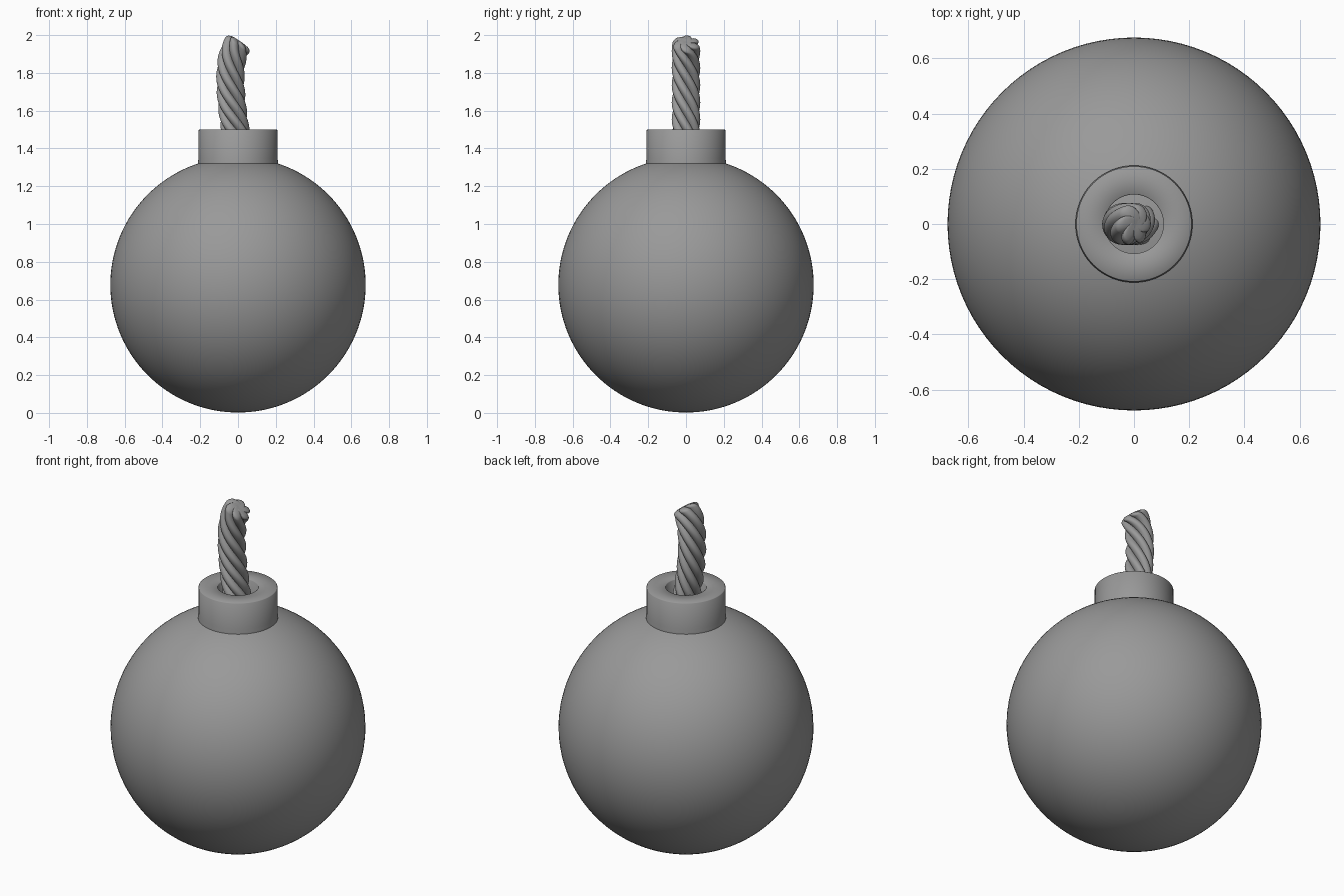
import bpy, bmesh
from math import sin, cos, pi, sqrt, radians
from mathutils import Vector

if "Cube" in bpy.data.objects:
    bpy.data.objects.remove(bpy.data.objects["Cube"])

# Dark iron grey shared by all parts
grey = bpy.data.materials.new("dark_grey")
grey.diffuse_color = (0.32, 0.32, 0.32, 1)
grey.use_nodes = True
grey.node_tree.nodes["Principled BSDF"].inputs["Base Color"].default_value = grey.diffuse_color


def skin(name, rings, closed_loop=False):
    """Join equal-sized rings of points into a smooth-shaded mesh."""
    bm = bmesh.new()
    rows = [[bm.verts.new(p) for p in ring] for ring in rings]
    n = len(rows[0])
    pairs = list(zip(rows, rows[1:]))
    if closed_loop:
        pairs.append((rows[-1], rows[0]))
    for a, b in pairs:
        for i in range(n):
            j = (i + 1) % n
            bm.faces.new((a[i], a[j], b[j], b[i]))
    if not closed_loop:
        bm.faces.new(rows[0][::-1])
        bm.faces.new(rows[-1])
    bmesh.ops.recalc_face_normals(bm, faces=bm.faces)
    mesh = bpy.data.meshes.new(name)
    bm.to_mesh(mesh)
    bm.free()
    mesh.materials.append(grey)
    obj = bpy.data.objects.new(name, mesh)
    bpy.context.collection.objects.link(obj)
    bpy.ops.object.select_all(action='DESELECT')
    obj.select_set(True)
    bpy.context.view_layer.objects.active = obj
    bpy.ops.object.shade_smooth_by_angle(angle=radians(50))
    return obj


def circle(r, z, n=96):
    return [(r * cos(2 * pi * i / n), r * sin(2 * pi * i / n), z) for i in range(n)]


# Round body
bpy.ops.mesh.primitive_uv_sphere_add(segments=96, ring_count=64, radius=0.676,
                                     location=(0, 0, 0.678))
body = bpy.context.object
body.name = "body"
body.data.materials.append(grey)
bpy.ops.object.shade_smooth()

# Collar: hollow ring sunk into the top of the body
collar = [(0.107, 1.325), (0.107, 1.497), (0.110, 1.5), (0.206, 1.5), (0.209, 1.497),
          (0.209, 1.345), (0.212, 1.332), (0.212, 1.31)]
skin("collar", [circle(r, z) for r, z in collar], closed_loop=True)

# Fuse: six-strand rope section twisted along a bent path
STRANDS, OFFSET, STRAND_R, TWIST = 6, 0.048, 0.0275, -11.5
P = [Vector(p) for p in ((0.016, 0, 1.33), (-0.045, 0, 1.64), (-0.063, 0, 1.86), (-0.003, 0, 1.948))]


def path(t):
    s = 1 - t
    pos = P[0]*s**3 + P[1]*3*s*s*t + P[2]*3*s*t*t + P[3]*t**3
    tan = (P[1]-P[0])*s*s + (P[2]-P[1])*2*s*t + (P[3]-P[2])*t*t
    return pos, tan.normalized()


def rope_ring(pos, tan, turn, scale=1.0, n=96):
    side_y = Vector((0, 1, 0))
    side_x = side_y.cross(tan)
    ring = []
    for i in range(n):
        a = 2 * pi * i / n
        step = 2 * pi / STRANDS
        phi = (a + step / 2) % step - step / 2
        r = OFFSET * cos(phi) + sqrt(STRAND_R**2 - (OFFSET * sin(phi))**2)
        r *= scale
        ring.append(pos + side_x * r * cos(a + turn) + side_y * r * sin(a + turn))
    return ring


rings, length, last = [], 0.0, P[0]
for k in range(101):
    pos, tan = path(k / 100)
    length += (pos - last).length
    last = pos
    rings.append(rope_ring(pos, tan, TWIST * length))
# Rounded, swirled tip
for rise, scale, extra in ((0.007, 0.97, 0.1), (0.015, 0.88, 0.22), (0.021, 0.7, 0.42),
                           (0.024, 0.46, 0.68), (0.024, 0.22, 0.95), (0.023, 0.04, 1.15)):
    rings.append(rope_ring(pos + tan * rise, tan, TWIST * length - extra, scale))
skin("fuse", rings)
